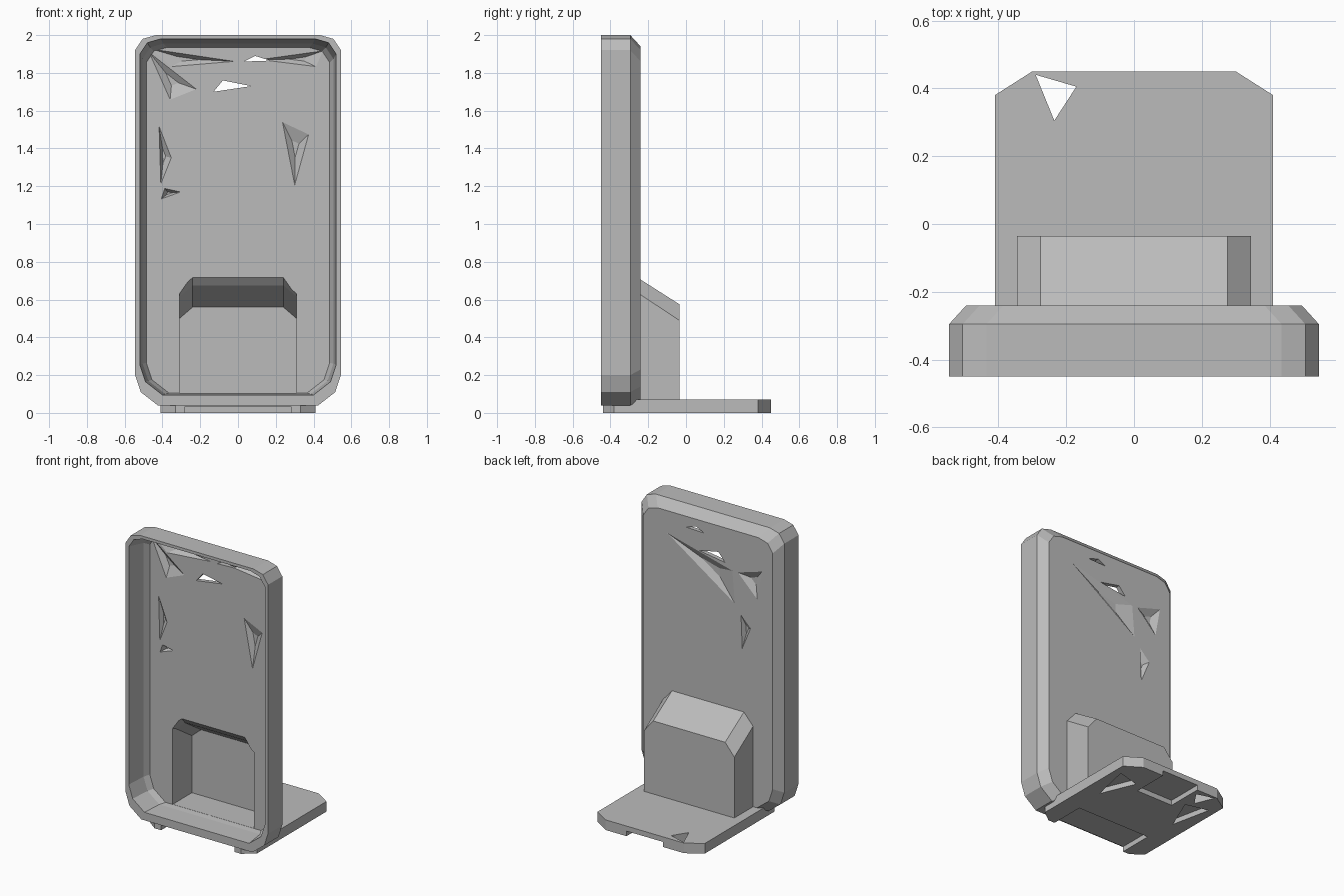
import bpy
import bmesh
from mathutils import Vector

if "Cube" in bpy.data.objects:
    bpy.data.objects.remove(bpy.data.objects["Cube"])

grey = bpy.data.materials.new("plain grey")
grey.use_nodes = True
colour = (0.5, 0.5, 0.5, 1)
grey.diffuse_color = colour
grey.node_tree.nodes["Principled BSDF"].inputs["Base Color"].default_value = colour


def loft(name, rings):
    """Join rings of points into a closed solid."""
    bm = bmesh.new()
    loops = [[bm.verts.new(p) for p in ring] for ring in rings]
    n = len(loops[0])
    for a, b in zip(loops, loops[1:]):
        for i in range(n):
            j = (i + 1) % n
            bm.faces.new((a[i], a[j], b[j], b[i]))
    bm.faces.new(loops[0])
    bm.faces.new(loops[-1])
    bmesh.ops.recalc_face_normals(bm, faces=bm.faces)
    mesh = bpy.data.meshes.new(name)
    bm.to_mesh(mesh)
    bm.free()
    mesh.materials.append(grey)
    obj = bpy.data.objects.new(name, mesh)
    bpy.context.collection.objects.link(obj)
    return obj


def combine(target, tool, operation):
    """Apply a boolean and remove the tool."""
    mod = target.modifiers.new(operation, 'BOOLEAN')
    mod.operation = operation
    mod.solver = 'EXACT'
    mod.object = tool
    bpy.context.view_layer.objects.active = target
    bpy.ops.object.modifier_apply(modifier=mod.name)
    bpy.data.objects.remove(tool)


def upright_ring(y, half, low, high):
    """Tall rectangle with faceted round corners."""
    side = [(half - 0.12, low), (half - 0.03, low + 0.07), (half, low + 0.16),
            (half, high - 0.08), (half - 0.04, high - 0.02), (half - 0.11, high)]
    points = side + [(-x, z) for x, z in reversed(side)]
    return [(x, y, z) for x, z in points]


def box_ring(y, half, low, top, cut):
    """Rectangle with its two upper corners cut."""
    side = [(half, low), (half, top - cut), (half - 0.07, top)]
    points = side + [(-x, z) for x, z in reversed(side)]
    return [(x, y, z) for x, z in points]


def flat_prism(name, outline, low, high):
    return loft(name, [[(x, y, z) for x, y in outline] for z in (low, high)])


def pit(triangle, start, end, shrink):
    """Triangular cutter narrowing from start to end."""
    points = [Vector((x, 0, z)) for x, z in triangle]
    centre = sum(points, Vector()) / 3
    rings = []
    for y, scale in ((start, 1), (end, shrink)):
        rings.append([centre + (p - centre) * scale + Vector((0, y, 0)) for p in points])
    return loft("cutter", rings)


# Open tray: outer wall, rear bevel, rim and inner wall
FRONT, INNER, BACK = -0.45, -0.27, -0.24
tray = loft("upright_tray", [
    upright_ring(BACK, 0.495, 0.07, 1.94),
    upright_ring(-0.295, 0.545, 0.04, 2.0),
    upright_ring(FRONT, 0.545, 0.04, 2.0),
    upright_ring(FRONT, 0.52, 0.095, 1.98),
    upright_ring(-0.31, 0.505, 0.1, 1.955),
    upright_ring(INNER, 0.485, 0.105, 1.935)])

# Hollow rear housing with sloped top
housing = loft("rear_housing", [
    box_ring(-0.255, 0.345, 0.05, 0.715, 0.08),
    box_ring(-0.035, 0.345, 0.05, 0.575, 0.085)])
combine(tray, housing, 'UNION')
cavity = loft("cavity", [
    box_ring(-0.29, 0.31, 0.106, 0.74, 0.1),
    box_ring(-0.235, 0.31, 0.106, 0.675, 0.06),
    box_ring(-0.06, 0.31, 0.106, 0.56, 0.06)])
combine(tray, cavity, 'DIFFERENCE')

# Chipped dents on the front of the panel
front_dents = [
    [(-0.48, 1.92), (-0.21, 1.71), (-0.36, 1.65)],
    [(-0.47, 1.93), (0.0, 1.86), (-0.36, 1.83)],
    [(0.1, 1.87), (0.46, 1.92), (0.42, 1.83)],
    [(0.23, 1.55), (0.38, 1.48), (0.3, 1.19)],
    [(-0.42, 1.53), (-0.35, 1.35), (-0.41, 1.2)],
    [(-0.41, 1.13), (-0.3, 1.17), (-0.39, 1.19)]]
for dent in front_dents:
    combine(tray, pit(dent, INNER - 0.003, BACK - 0.004, 0.25), 'DIFFERENCE')

# Chipped dents on the rear of the panel
rear_dents = [
    [(0.34, 1.8), (-0.2, 1.66), (-0.22, 1.42)],
    [(-0.22, 1.66), (-0.42, 1.72), (-0.38, 1.5)],
    [(-0.25, 1.38), (-0.33, 1.3), (-0.26, 1.13)]]
for dent in rear_dents:
    combine(tray, pit(dent, BACK + 0.003, INNER + 0.004, 0.25), 'DIFFERENCE')

# Holes through the panel
holes = [[(-0.13, 1.70), (-0.08, 1.76), (0.07, 1.73)],
         [(0.03, 1.86), (0.09, 1.89), (0.17, 1.865)]]
for hole in holes:
    combine(tray, pit(hole, -0.3, -0.2, 1), 'DIFFERENCE')

# Base plate with clipped corners
base = flat_prism("base_plate", [
    (-0.33, -0.44), (0.33, -0.44), (0.41, -0.38), (0.41, 0.38),
    (0.3, 0.45), (-0.3, 0.45), (-0.41, 0.38), (-0.41, -0.38)], 0, 0.07)

# Shallow notches under the plate and a chipped hole
notches = [(-0.28, 0.28, -0.5, -0.2), (-0.14, 0.14, 0.2, 0.5)]
for x0, x1, y0, y1 in notches:
    outline = [(x0, y0), (x1, y0), (x1, y1), (x0, y1)]
    combine(base, flat_prism("cutter", outline, -0.05, 0.035), 'DIFFERENCE')
chip = [(-0.29, 0.44), (-0.17, 0.405), (-0.235, 0.305)]
combine(base, flat_prism("cutter", chip, -0.1, 0.1), 'DIFFERENCE')
for side in (-1, 1):
    recess = [(side * 0.36, 0.3), (side * 0.2, 0.26), (side * 0.3, 0.02)]
    combine(base, flat_prism("cutter", recess, -0.05, 0.035), 'DIFFERENCE')
